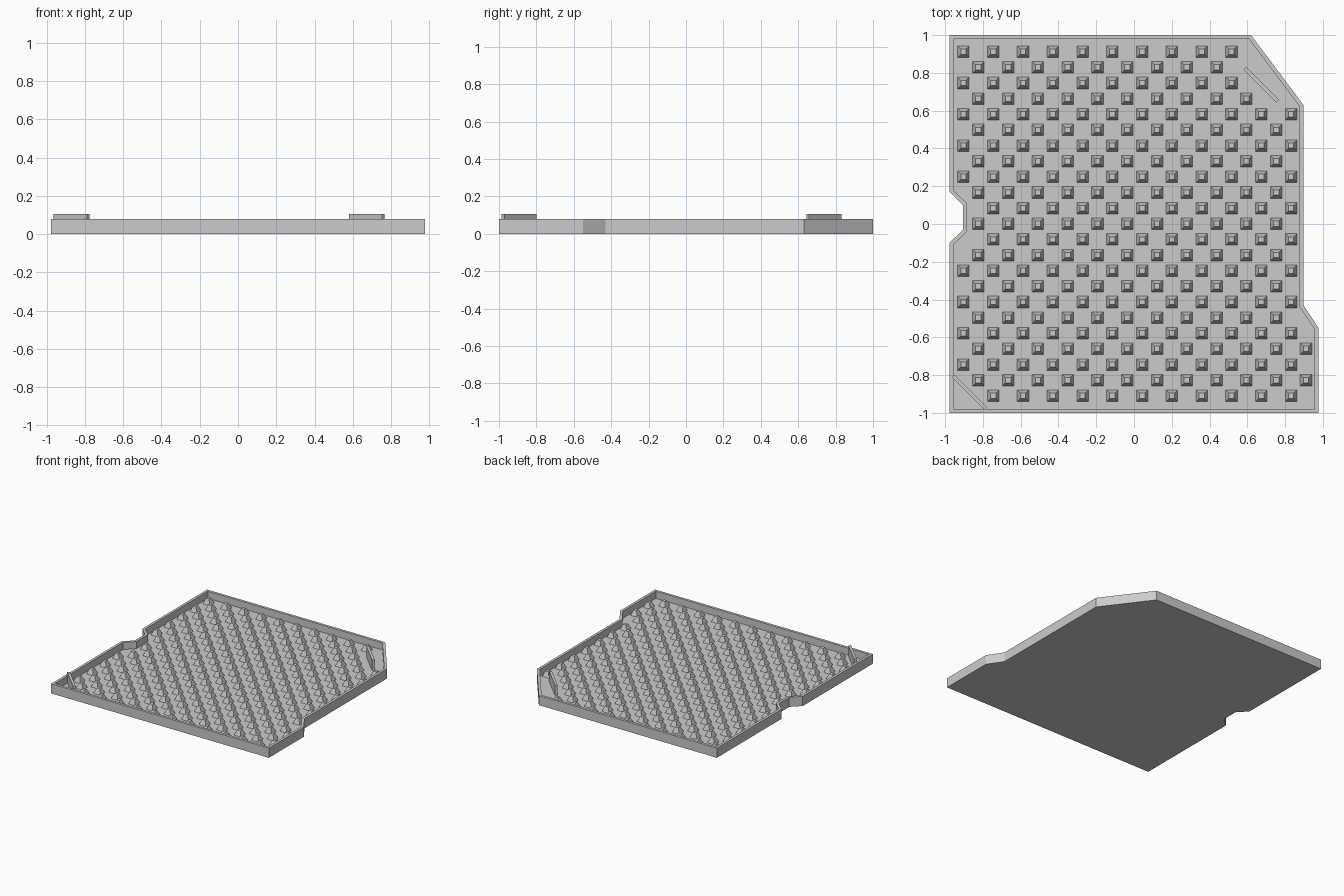
import bpy, bmesh, math
from mathutils import Vector

if "Cube" in bpy.data.objects:
    bpy.data.objects.remove(bpy.data.objects["Cube"])

RIM_Z, FLOOR_Z, STUD_Z, BLADE_Z = 0.078, 0.02, 0.062, 0.105
RIM = 0.021

grey = bpy.data.materials.new("light_grey")
grey.diffuse_color = (0.6, 0.6, 0.6, 1)
grey.use_nodes = True
grey.node_tree.nodes["Principled BSDF"].inputs["Base Color"].default_value = grey.diffuse_color


def finish(name, bm):
    bmesh.ops.recalc_face_normals(bm, faces=bm.faces[:])
    mesh = bpy.data.meshes.new(name)
    bm.to_mesh(mesh)
    bm.free()
    mesh.materials.append(grey)
    obj = bpy.data.objects.new(name, mesh)
    bpy.context.collection.objects.link(obj)
    return obj


def inset(points, d):
    """Mitred inward offset of a counter-clockwise outline."""
    out = []
    for i, p in enumerate(points):
        a = (p - points[i - 1]).normalized()
        b = (points[(i + 1) % len(points)] - p).normalized()
        na, nb = Vector((-a.y, a.x)), Vector((-b.y, b.x))
        out.append(p + (na + nb) * d / (1 + na.dot(nb)))
    return out


def bridge(bm, lower, upper):
    n = len(lower)
    for i in range(n):
        j = (i + 1) % n
        bm.faces.new((lower[i], lower[j], upper[j], upper[i]))


# Tray: notched outline with a raised rim and recessed floor
outline = [Vector(p) for p in (
    (-0.977, -1), (0.977, -1), (0.977, -0.55), (0.897, -0.43), (0.897, 0.63),
    (0.62, 1), (-0.977, 1), (-0.977, 0.17), (-0.905, 0.10), (-0.905, -0.03),
    (-0.977, -0.10))]
inner = inset(outline, RIM)
bm = bmesh.new()
loops = [[bm.verts.new((p.x, p.y, z)) for p in pts] for pts, z in (
    (outline, 0), (outline, RIM_Z), (inner, RIM_Z), (inner, FLOOR_Z))]
for lo, hi in zip(loops, loops[1:]):
    bridge(bm, lo, hi)
bm.faces.new(loops[0])
bm.faces.new(loops[-1])
finish("tray", bm)

# Studs: staggered rows of truncated pyramids, shortened at the corners and notch
row_ends = {0: (0, 9), 1: (0, 8), 2: (0, 9), 3: (0, 9), 10: (1, 11),
            12: (1, 11), 19: (0, 11), 21: (0, 11), 22: (1, 11)}
bm = bmesh.new()
for row in range(23):
    odd = row % 2
    first, last = row_ends.get(row, (0, 11 - odd))
    y = 0.912 - row * 0.0828
    for k in range(first, last + 1):
        x = -0.903 + (k + odd * 0.5) * 0.1577
        base, top = [[bm.verts.new((x + sx * r, y + sy * r, z))
                      for sx, sy in ((-1, -1), (1, -1), (1, 1), (-1, 1))]
                     for r, z in ((0.031, FLOOR_Z - 0.001), (0.014, STUD_Z))]
        bridge(bm, base, top)
        bm.faces.new(top)
        bm.faces.new(base[::-1])
finish("studs", bm)

# Upright locating blades set diagonally in two corners
for name, x, y in (("front_left_blade", -0.87, -0.892),
                   ("back_right_blade", 0.673, 0.737)):
    bm = bmesh.new()
    bmesh.ops.create_cube(bm, size=1)
    height = BLADE_Z - FLOOR_Z + 0.002
    bmesh.ops.scale(bm, vec=(0.245, 0.02, height), verts=bm.verts)
    blade = finish(name, bm)
    blade.location = (x, y, BLADE_Z - height / 2)
    blade.rotation_euler.z = -math.pi / 4
